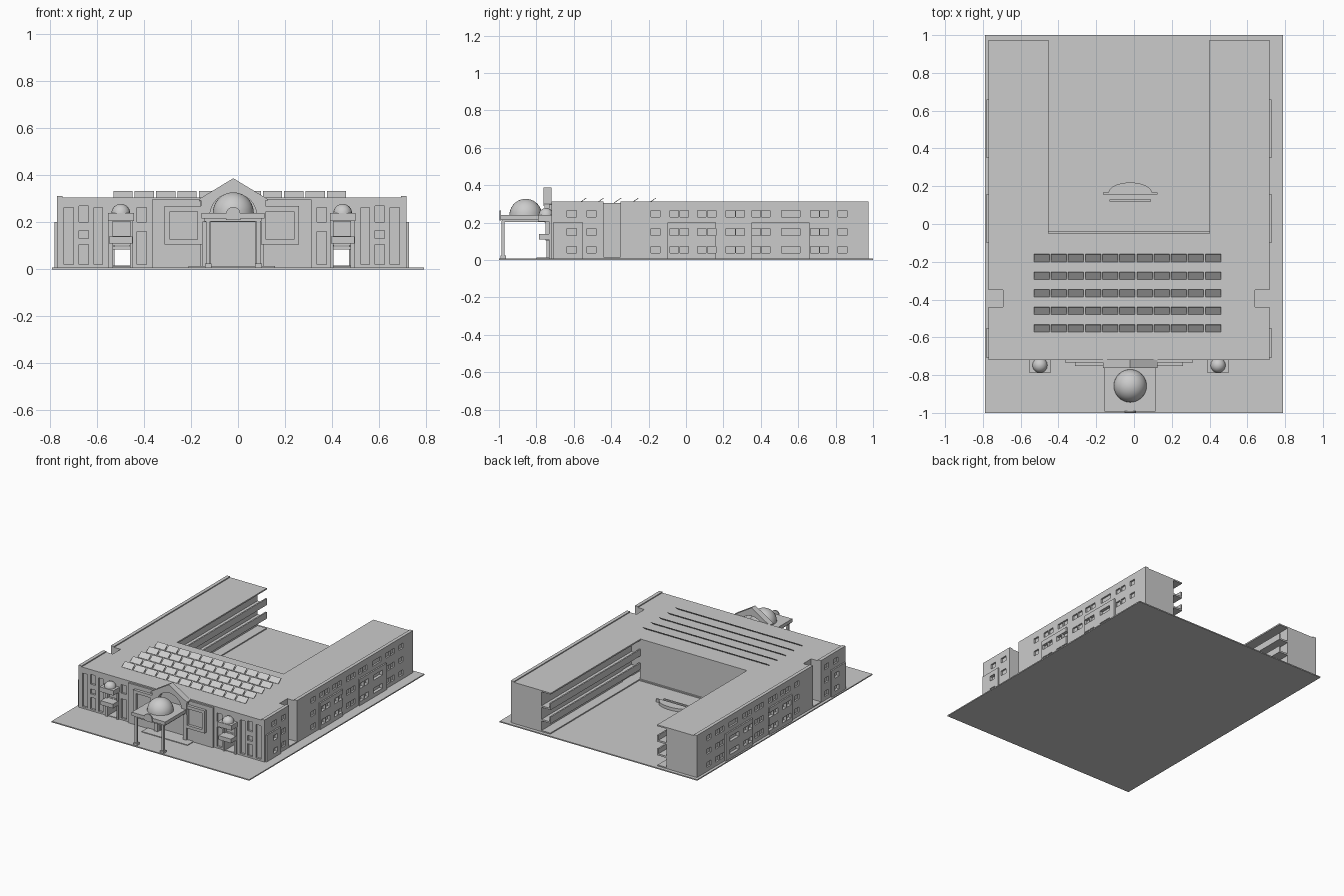
import bpy, bmesh, math
from mathutils import Vector

if "Cube" in bpy.data.objects:
    bpy.data.objects.remove(bpy.data.objects["Cube"])

CX = -0.0265            # symmetry axis of the building
W0, W1 = -0.77, 0.717   # outer side walls
Z0, ROOF = 0.008, 0.305


def finish(name, bm):
    bmesh.ops.recalc_face_normals(bm, faces=bm.faces)
    me = bpy.data.meshes.new(name)
    bm.to_mesh(me)
    bm.free()
    ob = bpy.data.objects.new(name, me)
    bpy.context.collection.objects.link(ob)
    return ob


def add_box(bm, x0, x1, y0, y1, z0, z1):
    r = bmesh.ops.create_cube(bm, size=1)
    for v in r['verts']:
        v.co = Vector(((x0 + x1) / 2 + v.co.x * (x1 - x0),
                       (y0 + y1) / 2 + v.co.y * (y1 - y0),
                       (z0 + z1) / 2 + v.co.z * (z1 - z0)))


def boxes(name, items, both=False):
    """Join boxes in one object; optionally mirror them about the axis."""
    bm = bmesh.new()
    for b in items:
        add_box(bm, *b)
        if both:
            add_box(bm, 2 * CX - b[1], 2 * CX - b[0], *b[2:])
    return finish(name, bm)


def prism(name, pts, vec):
    bm = bmesh.new()
    f = bm.faces.new([bm.verts.new(p) for p in pts])
    r = bmesh.ops.extrude_face_region(bm, geom=[f])
    bmesh.ops.translate(bm, vec=vec, verts=[v for v in r['geom'] if isinstance(v, bmesh.types.BMVert)])
    return finish(name, bm)


def cut(ob, cutter):
    m = ob.modifiers.new("openings", 'BOOLEAN')
    m.operation, m.solver, m.object = 'DIFFERENCE', 'EXACT', cutter


def dome(name, x, y, z, r, seg, rings):
    bm = bmesh.new()
    bmesh.ops.create_uvsphere(bm, u_segments=seg, v_segments=rings, radius=r)
    bmesh.ops.bisect_plane(bm, geom=bm.verts[:] + bm.edges[:] + bm.faces[:], plane_co=(0, 0, 0),
                           plane_no=(0, 0, -1), clear_outer=True)
    bmesh.ops.translate(bm, vec=(x, y, z), verts=bm.verts)
    ob = finish(name, bm)
    bpy.ops.object.select_all(action='DESELECT')
    ob.select_set(True)
    bpy.context.view_layer.objects.active = ob
    bpy.ops.object.shade_smooth_by_angle(angle=math.radians(40))


# site slab
boxes("ground_slab", [(-0.79, 0.79, -1, 1, 0, Z0)])

# U-shaped solid body (galleries are added separately)
G0, G1 = -0.525, 0.472      # inner walls of the wings
C0, C1 = -0.452, 0.399      # courtyard edge of roof and balconies
YF, YC, YB = -0.72, -0.05, 0.975
foot = [(W0, YF), (W1, YF), (W1, YB), (G1, YB), (G1, YC), (G0, YC), (G0, YB), (W0, YB)]
body = prism("main_building", [(x, y, 0.004) for x, y in foot], (0, 0, ROOF - 0.004))

# slightly thicker wall bays
side_bays = boxes("side_wall_bays", [(W1 - 0.03, W1 + 0.01, a, b, 0.004, 0.2)
                                     for a, b in ((0.35, 0.66), (-0.1, 0.16), (-0.71, -0.55))], True)
boxes("front_wall_bays", [(-0.365, -0.16, YF - 0.012, YF + 0.01, 0.004, 0.296)], True)

# window cutters: both long sides
cols = [(-0.61, .05), (-0.505, .05), (-0.163, .05), (-0.062, .046), (-0.01, .046), (0.085, .046),
        (0.137, .046), (0.238, .046), (0.29, .046), (0.375, .046), (0.427, .046), (0.56, .1),
        (0.688, .046), (0.74, .046), (0.837, .05)]
side = [(W1 - 0.012, W1 + 0.05, y - w / 2, y + w / 2, z - 0.018, z + 0.018)
        for y, w in cols for z in (0.055, 0.15, 0.247)]
# vertical service slots
side.append((0.64, 0.8, -0.44, -0.35, 0.015, 0.5))
# front windows and through passages beneath the side balconies
fy = (-0.8, YF + 0.014)
front = [(-0.74, -0.70, *fy, 0.02, 0.262), (-0.612, -0.575, *fy, 0.02, 0.262),
         (-0.675, -0.635, *fy, 0.02, 0.105), (-0.675, -0.635, *fy, 0.13, 0.165),
         (-0.675, -0.635, *fy, 0.2, 0.27), (-0.43, -0.388, *fy, 0.2, 0.262),
         (-0.43, -0.388, *fy, 0.02, 0.16),
         (-0.532, -0.457, -0.8, 0.05, 0.012, 0.102),
         (-0.532, -0.457, *fy, 0.142, 0.2)]
cutter = boxes("window_cutter", side + front, True)
cutter.hide_render = True
cutter.display_type = 'WIRE'
door = boxes("entrance_cutter", [(-0.117, 0.075, -0.8, -0.69, 0.012, 0.2)])
door.hide_render = True
for ob in (body, side_bays):
    cut(ob, cutter)
cut(body, door)

# courtyard galleries: roof strip, two balcony levels, ground walkway
gal = [(G0 - 0.01, C0, YC - 0.01, YB, ROOF - 0.01, ROOF),
       (G0 - 0.01, C0 - 0.003, YC - 0.01, YB, 0.004, 0.016)]
for z in (0.085, 0.183):
    gal.append((G0 - 0.01, C0, YC - 0.01, YB, z, z + 0.012))
    gal.append((C0 - 0.01, C0, YC - 0.01, YB, z, z + 0.048))
boxes("courtyard_galleries", gal, True)
boxes("courtyard_kerb", [(C0, C1, YC - 0.01, YC + 0.01, 0.004, 0.016)])

# low parapets along the outer roof edges, split at the slots
boxes("roof_parapets", [(W1 - 0.025, W1, YF, -0.44, ROOF - 0.005, 0.312),
                        (W1 - 0.025, W1, -0.35, YB, ROOF - 0.005, 0.312)], True)

# courtyard stage with curved front and a low bench
arc = [(-0.02 + 0.115 * math.cos(math.pi * i / 16), 0.165 + 0.055 * math.sin(math.pi * i / 16), 0.004)
       for i in range(17)]
prism("courtyard_stage", arc, (0, 0, 0.026))
boxes("courtyard_bench", [(-0.165, 0.125, 0.155, 0.166, 0.004, 0.03), (-0.13, 0.09, 0.12, 0.13, 0.004, 0.025)])

# tilted roof panels, 5 rows of 11
bm = bmesh.new()
for j in range(5):
    y = -0.572 + j * 0.093
    for i in range(11):
        x = -0.53 + i * 0.0908
        quad = [(x, y, 0.306), (x + 0.082, y, 0.306), (x + 0.082, y + 0.038, 0.333), (x, y + 0.038, 0.333)]
        f = bm.faces.new([bm.verts.new(p) for p in quad])
        r = bmesh.ops.extrude_face_region(bm, geom=[f])
        bmesh.ops.translate(bm, vec=(0, 0.002, -0.003),
                            verts=[v for v in r['geom'] if isinstance(v, bmesh.types.BMVert)])
finish("roof_panels", bm)

# projecting square frames on the front
a, b, c, d, t = -0.312, -0.15, 0.105, 0.268, 0.022
yf = (-0.752, YF)
boxes("front_frames", [(a, b, *yf, c, c + t), (a, b, *yf, d - t, d),
                       (a, a + t, *yf, c + t, d - t), (b - t, b, *yf, c + t, d - t)], True)

# side balconies with small domes
boxes("side_balconies", [(-0.548, -0.448, -0.787, YF, 0.11, 0.14), (-0.553, -0.443, -0.79, YF, 0.205, 0.24),
                         (-0.55, -0.532, YF - 0.012, YF, 0.008, 0.21),
                         (-0.458, -0.446, YF - 0.012, YF, 0.008, 0.21)], True)
for n, x in (("left", -0.498), ("right", 2 * CX + 0.498)):
    dome(n + "_small_dome", x, -0.748, 0.238, 0.04, 16, 12)

# gable wall with an arched opening
px = -0.02
arch = [(px + 0.1 * math.cos(math.pi * i / 20), -0.757, 0.225 + 0.1 * math.sin(math.pi * i / 20)) for i in range(21)]
outline = [(px - 0.1, -0.757, 0.2), (px - 0.137, -0.757, 0.2), (px - 0.137, -0.757, 0.295), (px, -0.757, 0.378),
           (px + 0.137, -0.757, 0.295), (px + 0.137, -0.757, 0.2), (px + 0.1, -0.757, 0.2)]
prism("gable_wall", outline + arch, (0, 0.034, 0))
boxes("gable_piers", [(px - 0.13, px - 0.1, -0.745, -0.715, 0.004, 0.21),
                      (px + 0.1, px + 0.13, -0.745, -0.715, 0.004, 0.21)])
# sloping gable coping
cop = [(px - 0.145, -0.763, 0.289), (px, -0.763, 0.376), (px + 0.145, -0.763, 0.289),
       (px + 0.145, -0.763, 0.299), (px, -0.763, 0.387), (px - 0.145, -0.763, 0.299)]
prism("gable_coping", cop, (0, 0.045, 0))

# entrance canopy with large dome, crest and posts
boxes("entrance_canopy", [(px - 0.135, px + 0.133, -0.992, YF, 0.215, 0.24),
                          (px - 0.122, px + 0.12, -0.982, YF, 0.203, 0.215)])
dome("large_dome", px, -0.857, 0.24, 0.087, 32, 20)
crest = [(px + 0.03 * math.cos(math.pi * i / 12), -0.998, 0.237 + 0.028 * math.sin(math.pi * i / 12))
         for i in range(13)]
prism("canopy_crest", crest + [(px - 0.03, -0.998, 0.21), (px + 0.03, -0.998, 0.21)], (0, 0.008, 0))
posts = []
for x in (-0.127, 0.087):
    posts += [(x - 0.008, x + 0.008, -0.986, -0.97, 0.004, 0.21),
              (x - 0.014, x + 0.014, -0.993, -0.963, 0.004, 0.024)]
boxes("canopy_posts", posts)
boxes("entrance_step", [(-0.21, 0.157, -0.8, YF, 0.004, 0.013)])
